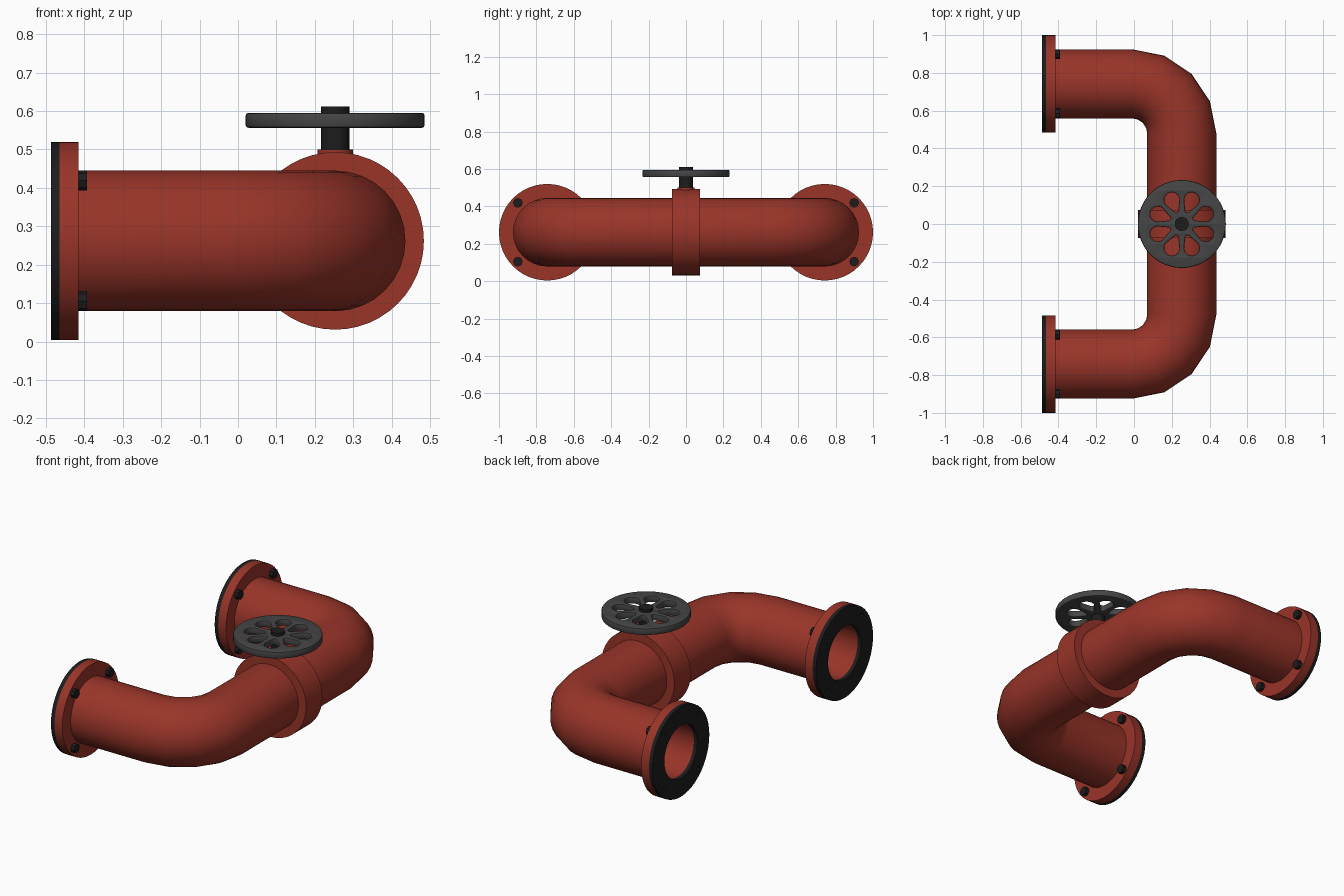
import bpy, bmesh
from math import sin, cos, pi, radians
from mathutils import Vector, Matrix

if "Cube" in bpy.data.objects:
    bpy.data.objects.remove(bpy.data.objects["Cube"])

PX, PY, PZ = 0.253, 0.742, 0.262      # pipe run x, flange y, pipe axis height
R_PIPE, R_BORE, R_BEND = 0.183, 0.15, 0.263


def material(name, color):
    m = bpy.data.materials.new(name)
    m.diffuse_color = (*color, 1)
    m.use_nodes = True
    m.node_tree.nodes["Principled BSDF"].inputs["Base Color"].default_value = m.diffuse_color
    return m


RED = material("red_paint", (0.32, 0.035, 0.022))
BLACK = material("black_rubber", (0.012, 0.012, 0.012))
IRON = material("dark_iron", (0.06, 0.06, 0.06))


def finish(ob, mat):
    ob.data.materials.clear()
    ob.data.materials.append(mat)
    bpy.ops.object.select_all(action='DESELECT')
    ob.select_set(True)
    bpy.context.view_layer.objects.active = ob
    bpy.ops.object.shade_smooth_by_angle(angle=radians(35))
    return ob


def mesh_object(name, bm, mat):
    bmesh.ops.recalc_face_normals(bm, faces=bm.faces[:])
    me = bpy.data.meshes.new(name)
    bm.to_mesh(me)
    bm.free()
    ob = bpy.data.objects.new(name, me)
    bpy.context.collection.objects.link(ob)
    return finish(ob, mat)


def add_cylinder(bm, center, radius, depth, axis='Z', sides=32):
    rot = {'X': Matrix.Rotation(pi / 2, 4, 'Y'), 'Y': Matrix.Rotation(pi / 2, 4, 'X'),
           'Z': Matrix.Identity(4)}[axis]
    bmesh.ops.create_cone(bm, cap_ends=True, segments=sides, radius1=radius, radius2=radius,
                          depth=depth, matrix=Matrix.Translation(center) @ rot)


def cylinder(name, mat, *args, **kw):
    bm = bmesh.new()
    add_cylinder(bm, *args, **kw)
    return mesh_object(name, bm, mat)


def circle(r, n, cx=0, cy=0):
    return [(cx + r * cos(2 * pi * i / n), cy + r * sin(2 * pi * i / n)) for i in range(n)]


def plate(name, mat, loops, thickness, matrix, bevel=0):
    """Flat plate: first loop is the outline, the others are holes."""
    cu = bpy.data.curves.new(name, 'CURVE')
    cu.dimensions = '2D'
    cu.fill_mode = 'BOTH'
    cu.extrude = thickness / 2 - bevel
    cu.bevel_depth = bevel
    cu.bevel_resolution = 1
    for loop in loops:
        sp = cu.splines.new('POLY')
        sp.points.add(len(loop) - 1)
        for p, (x, y) in zip(sp.points, loop):
            p.co = (x, y, 0, 1)
        sp.use_cyclic_u = True
    ob = bpy.data.objects.new(name, cu)
    bpy.context.collection.objects.link(ob)
    bpy.ops.object.select_all(action='DESELECT')
    ob.select_set(True)
    bpy.context.view_layer.objects.active = ob
    bpy.ops.object.convert(target='MESH')
    ob = bpy.context.view_layer.objects.active
    bm = bmesh.new()
    bm.from_mesh(ob.data)
    bmesh.ops.remove_doubles(bm, verts=bm.verts[:], dist=1e-4)
    bmesh.ops.transform(bm, matrix=matrix, verts=bm.verts[:])
    bmesh.ops.recalc_face_normals(bm, faces=bm.faces[:])
    bm.to_mesh(ob.data)
    bm.free()
    return finish(ob, mat)


def mirror_y(ob):
    m = ob.modifiers.new("mirror", 'MIRROR')
    m.use_axis = (False, True, False)


# U-shaped pipe: hollow tube swept round two four-segment elbows
bx, by = PX - R_BEND, PY - R_BEND
half = [((-0.465, PY), pi / 2)]
half += [((bx + R_BEND * cos(a), by + R_BEND * sin(a)), a)
         for a in (pi / 2 - i * pi / 8 for i in range(5))]
stations = half + [((x, -y), -a) for (x, y), a in reversed(half)]
N = 32
bm = bmesh.new()
tubes = []
for r in (R_PIPE, R_BORE):
    rings = []
    for (x, y), a in stations:
        out = Vector((cos(a), sin(a), 0))
        rings.append([bm.verts.new(Vector((x, y, PZ)) + out * (r * c) + Vector((0, 0, r * s)))
                      for c, s in circle(1, N)])
    for p, q in zip(rings, rings[1:]):
        for i in range(N):
            j = (i + 1) % N
            bm.faces.new((p[i], p[j], q[j], q[i]))
    tubes.append(rings)
for k in (0, -1):
    p, q = tubes[0][k], tubes[1][k]
    for i in range(N):
        j = (i + 1) % N
        bm.faces.new((p[i], p[j], q[j], q[i]))
mesh_object("pipe", bm, RED)

# end flanges, gaskets with bolt holes, and bolts
turn = Matrix.Rotation(pi / 2, 4, 'Y')
corners = [(s * 0.157, t * 0.157) for s in (-1, 1) for t in (-1, 1)]
mirror_y(plate("flange", RED, [circle(0.258, 48), circle(R_BORE, N)], 0.05,
               Matrix.Translation((-0.44, PY, PZ)) @ turn))
mirror_y(plate("gasket", BLACK,
               [circle(0.258, 48), circle(R_BORE, N)] + [circle(0.012, 8, *c) for c in corners],
               0.022, Matrix.Translation((-0.476, PY, PZ)) @ turn))
bm = bmesh.new()
for dy, dz in corners:
    add_cylinder(bm, (-0.409, PY + dy, PZ + dz), 0.026, 0.032, 'X', 8)
mirror_y(mesh_object("bolts", bm, BLACK))

# valve body, bonnet and stem
cylinder("valve_body", RED, (PX, 0, PZ), 0.231, 0.148, 'Y', 48)
cylinder("bonnet", RED, (PX, 0, 0.45), 0.046, 0.1, 'Z', 16)
cylinder("valve_stem", BLACK, (PX, 0, 0.546), 0.037, 0.132, 'Z', 16)

# handwheel: bevelled disc with eight teardrop openings
BEV = 0.007


def teardrop(angle):
    pts = []
    for r, c, start, end, n in ((0.04, 0.138, -110, 110, 12), (0.011, 0.076, 110, 250, 5)):
        for i in range(n):
            t = radians(start + (end - start) * i / (n - 1))
            x, y = c + (r + BEV) * cos(t), (r + BEV) * sin(t)
            pts.append((x * cos(angle) - y * sin(angle), x * sin(angle) + y * cos(angle)))
    return pts


plate("handwheel", IRON,
      [circle(0.233 - BEV, 48)] + [teardrop(pi / 8 + k * pi / 4) for k in range(8)],
      0.039, Matrix.Translation((PX, 0, 0.576)), BEV)
